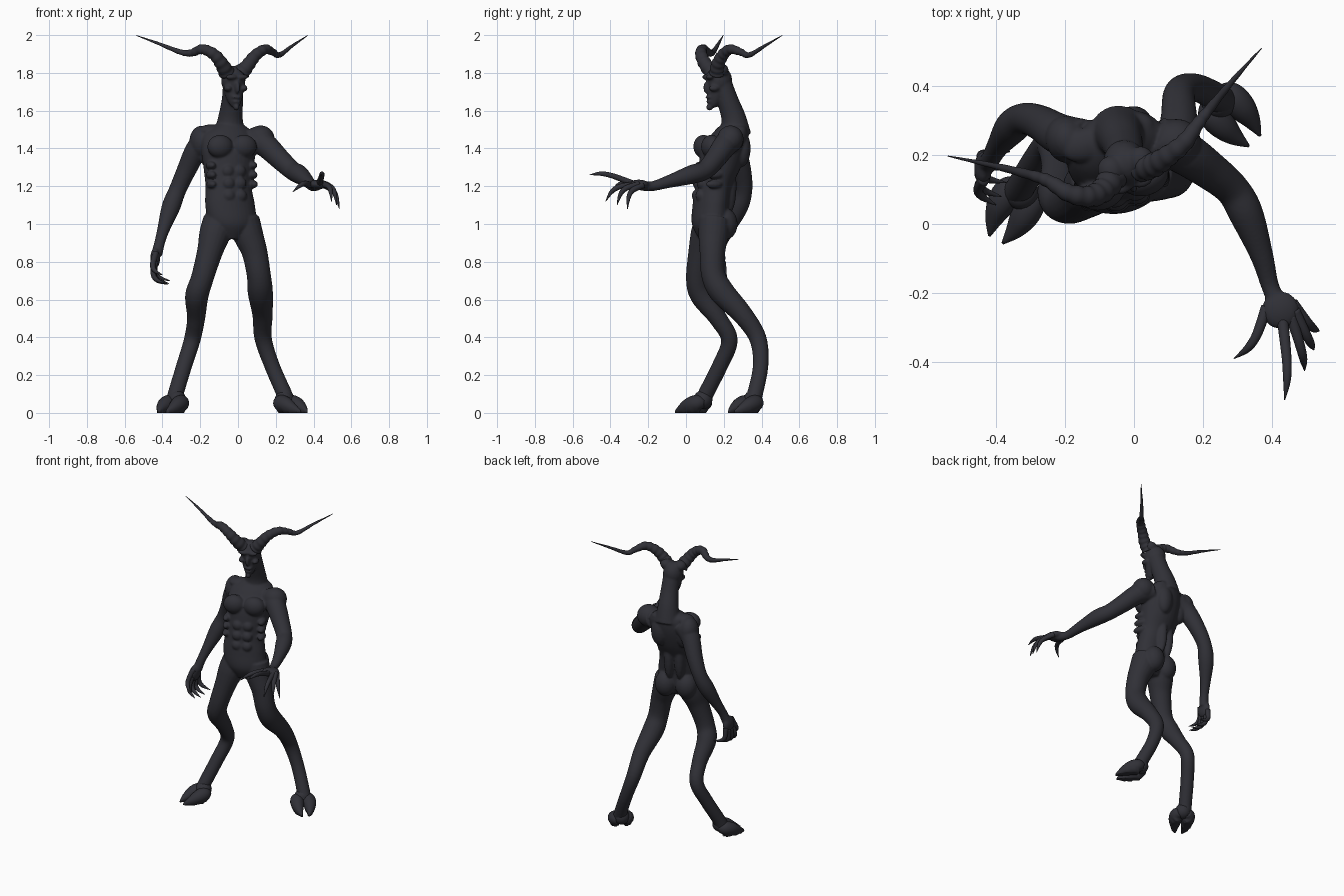
import bpy, bmesh, math
from mathutils import Vector, Matrix

skin = bpy.data.materials.new("charcoal skin")
skin.diffuse_color = (0.030, 0.030, 0.038, 1)
YAW = math.radians(18)                      # body is turned a little to its left
ROT = Matrix.Rotation(YAW, 4, 'Z')


def spline(pts, n=6):
    """Smooth a list of number tuples (Catmull-Rom)."""
    out = []
    for i in range(len(pts) - 1):
        p = [pts[max(0, min(len(pts) - 1, i + k))] for k in (-1, 0, 1, 2)]
        for s in range(n):
            t = s / n
            out.append([0.5 * (2 * b + (c - a) * t + (2 * a - 5 * b + 4 * c - d) * t * t
                        + (3 * b - a - 3 * c + d) * t ** 3) for a, b, c, d in zip(*p)])
    return out + [list(pts[-1])]


def loft(bm, rings, seg=20):
    """Skin rings given as (centre, u, v) with closed ends."""
    loops = []
    for c, u, v in rings:
        loops.append([bm.verts.new(c + u * math.cos(a) + v * math.sin(a))
                      for a in (2 * math.pi * k / seg for k in range(seg))])
    for a, b in zip(loops, loops[1:]):
        for k in range(seg):
            j = (k + 1) % seg
            bm.faces.new((a[k], a[j], b[j], b[k]))
    bm.faces.new(loops[0][::-1])
    bm.faces.new(loops[-1])
    return [v for l in loops for v in l]


def tube(bm, pts, n=6, seg=20, ridges=0.0):
    """Round tube along points (x, y, z, radius)."""
    s = spline(pts, n)
    cs = [Vector(p[:3]) for p in s]
    rings, u = [], None
    for i, c in enumerate(cs):
        t = (cs[min(i + 1, len(cs) - 1)] - cs[max(i - 1, 0)]).normalized()
        if u is None:
            u = t.orthogonal()
        u = (u - t * u.dot(t)).normalized()
        r = max(s[i][3], 0.0015) * (1 + ridges * math.sin(i * 1.25))
        rings.append((c, u * r, t.cross(u) * r))
    return loft(bm, rings, seg)


def ball(bm, c, r, rot=ROT):
    m = Matrix.Translation(c) @ rot @ Matrix.Diagonal((*r, 1))
    return bmesh.ops.create_uvsphere(bm, u_segments=20, v_segments=12, radius=1, matrix=m)


def finish(bm, name, voxel=0):
    bmesh.ops.recalc_face_normals(bm, faces=bm.faces)
    me = bpy.data.meshes.new(name)
    bm.to_mesh(me)
    bm.free()
    me.materials.append(skin)
    me.polygons.foreach_set("use_smooth", [True] * len(me.polygons))
    ob = bpy.data.objects.new(name, me)
    bpy.context.collection.objects.link(ob)
    if voxel:
        m = ob.modifiers.new("fuse", 'REMESH')
        m.mode, m.voxel_size, m.use_smooth_shade = 'VOXEL', voxel, True
        m = ob.modifiers.new("soften", 'SMOOTH')
        m.factor, m.iterations = 0.5, 4
    return ob


def T(x, y, z):        # torso frame, -y is its front
    return ROT @ Vector((x, y, 0)) + Vector((-.05, .17, z))


def H(x, y, z):        # head frame
    return ROT @ Vector((x, y, 0)) + Vector((-.025, .175, z))


body = bmesh.new()

# torso: centre x, centre y, z, half width, half depth
torso = [(-.035, .12, .92, .05, .05), (-.03, .125, 1.0, .125, .09), (-.042, .13, 1.1, .135, .09),
         (-.05, .147, 1.2, .125, .093), (-.05, .178, 1.3, .135, .11), (-.05, .203, 1.4, .148, .115),
         (-.05, .235, 1.48, .135, .09), (-.045, .25, 1.53, .07, .06)]
ux, uy = ROT @ Vector((1, 0, 0)), ROT @ Vector((0, 1, 0))
loft(body, [(Vector(p[:3]), ux * p[3], uy * p[4]) for p in spline(torso)], 32)

# torso muscles
for s in (-1, 1):
    ball(body, T(s * .066, -.06, 1.41), (.07, .052, .062))        # chest
    for z, y in ((1.28, -.093), (1.215, -.104), (1.15, -.11)):
        ball(body, T(s * .032, y, z), (.033, .024, .032))         # belly
    for k in range(3):
        ball(body, T(s * .115, -.05 - .005 * k, 1.31 - .05 * k), (.025, .045, .022))  # ribs
    ball(body, T(s * .08, .10, 1.40), (.058, .052, .10))          # shoulder blade
    ball(body, T(s * .035, .045, 1.2), (.035, .045, .15))         # lower back
    ball(body, T(s * .065, .085, 1.495), (.075, .05, .033))       # trapezius
    ball(body, T(s * .068, .015, 1.0), (.07, .068, .085))         # buttock

# neck and head
tube(body, [(-.045, .262, 1.47, .085), (-.04, .252, 1.56, .066), (-.03, .222, 1.65, .057),
            (-.025, .19, 1.74, .055)])
ball(body, H(0, 0, 1.76), (.064, .07, .078))
tube(body, [(*H(0, -.005, 1.73), .056), (*H(0, -.02, 1.67), .044), (*H(0, -.04, 1.625), .022)])
ball(body, H(0, -.068, 1.722), (.013, .02, .034))                 # nose
ball(body, H(0, -.056, 1.672), (.028, .018, .009))                # upper lip
ball(body, H(0, -.054, 1.648), (.024, .016, .009))                # lower lip
ball(body, H(0, -.052, 1.618), (.016, .02, .018))                 # chin
for s in (-1, 1):
    ball(body, H(s * .03, -.062, 1.778), (.033, .02, .014))       # brow
    ball(body, H(s * .044, -.04, 1.718), (.021, .03, .017))       # cheek
    ball(body, H(s * .045, -.005, 1.815), (.04, .042, .035))      # horn root

# arms
ball(body, (-.195, .245, 1.435), (.062, .07, .085))
tube(body, [(-.15, .24, 1.45, .065), (-.215, .26, 1.40, .06), (-.275, .295, 1.28, .051),
            (-.32, .305, 1.18, .046), (-.355, .28, 1.09, .049), (-.395, .225, .97, .033),
            (-.415, .19, .90, .028), (-.43, .17, .84, .03)])
ball(body, (-.438, .16, .82), (.026, .05, .055), Matrix())
ball(body, (.12, .235, 1.45), (.075, .07, .072))
tube(body, [(.06, .25, 1.45, .065), (.14, .21, 1.42, .064), (.22, .155, 1.345, .056),
            (.285, .10, 1.285, .05), (.325, .03, 1.262, .05), (.37, -.09, 1.225, .034),
            (.395, -.18, 1.20, .026), (.42, -.24, 1.205, .028)])
ball(body, (.425, -.25, 1.21), (.055, .055, .025), Matrix())

# legs: hip, thigh, knee, hock, ankle
tube(body, [(-.10, .13, 1.02, .085), (-.125, .105, .94, .082), (-.15, .08, .85, .068),
            (-.19, .06, .71, .06), (-.218, .085, .62, .062), (-.222, .17, .5, .048),
            (-.243, .23, .385, .044), (-.285, .18, .25, .042), (-.33, .105, .10, .042),
            (-.34, .09, .05, .045)])
tube(body, [(.03, .15, 1.02, .085), (.055, .145, .94, .08), (.088, .14, .85, .068),
            (.11, .145, .73, .064), (.118, .19, .64, .067), (.13, .30, .52, .054),
            (.133, .38, .395, .046), (.18, .395, .25, .041), (.245, .365, .10, .042),
            (.26, .35, .05, .045)])
ball(body, (-.205, .05, .66), (.045, .04, .05))
ball(body, (.12, .155, .67), (.05, .042, .05))
finish(body, "body", 0.0065)

# horns: wavy near the head, straight and thin toward the tips
horns = {
    "right_side_horn": [(-.06, .14, 1.80, .042), (-.088, .10, 1.85, .036), (-.13, .08, 1.90, .031),
                        (-.19, .09, 1.925, .026), (-.25, .125, 1.905, .019), (-.31, .145, 1.912, .014),
                        (-.42, .172, 1.955, .008), (-.54, .197, 1.999, .0015)],
    "left_side_horn": [(.02, .165, 1.80, .042), (.055, .17, 1.845, .036), (.095, .195, 1.895, .031),
                       (.145, .235, 1.925, .026), (.185, .29, 1.91, .019), (.22, .335, 1.895, .014),
                       (.29, .42, 1.945, .008), (.37, .51, 1.999, .0015)]}
for name, pts in horns.items():
    bm = bmesh.new()
    tube(bm, pts, 10, 16, 0.05)
    finish(bm, name)

# fingers: base, tip, and how far the knuckle is pushed out of line
hands = {
    "raised_hand": ([((.385, -.24, 1.205), (.29, -.39, 1.17)), ((.43, -.27, 1.21), (.437, -.51, 1.26)),
                     ((.455, -.265, 1.21), (.495, -.425, 1.12)), ((.465, -.25, 1.21), (.522, -.365, 1.10)),
                     ((.46, -.23, 1.205), (.537, -.31, 1.08))], Vector((.012, -.025, .03))),
    "hanging_hand": ([((-.435, .13, .85), (-.40, .055, .73)), ((-.44, .125, .80), (-.385, .08, .685)),
                      ((-.445, .15, .79), (-.37, .12, .68)), ((-.445, .175, .79), (-.365, .16, .685)),
                      ((-.44, .195, .80), (-.36, .21, .70))], Vector((-.038, .0, -.022)))}
for name, (fingers, bend) in hands.items():
    bm = bmesh.new()
    for base, tip in fingers:
        a, b = Vector(base), Vector(tip)
        tube(bm, [(*a, .017), (*(a.lerp(b, .4) + bend * .8), .0145),
                  (*(a.lerp(b, .68) + bend * .75), .0115), (*b, .0015)], 6, 12)
    finish(bm, name)

# cloven hooves: two pointed toes each, cut flat at the ground
for name, heel, tip in (("front_hoof", (-.325, .09), (-.4, -.045)), ("rear_hoof", (.245, .355), (.35, .24))):
    bm = bmesh.new()
    h, t = Vector((*heel, 0)), Vector((*tip, 0))
    d = (t - h).normalized()
    side = Vector((-d.y, d.x, 0))
    for s in (-1, 1):
        path = [(-.02, .022, .05, .025), (.01, .034, .052, .043), (.055, .038, .042, .042),
                (.105, .034, .024, .027), (.155, .022, .008, .004)]
        tube(bm, [(*(h + d * f + side * s * o + Vector((0, 0, z))), r) for f, o, z, r in path], 6, 18)
    for v in bm.verts:
        v.co.z = max(v.co.z, 0) if v.co.z > .012 else 0
    ball(bm, h + Vector((0, 0, .07)), (.05, .05, .05))
    finish(bm, name)
